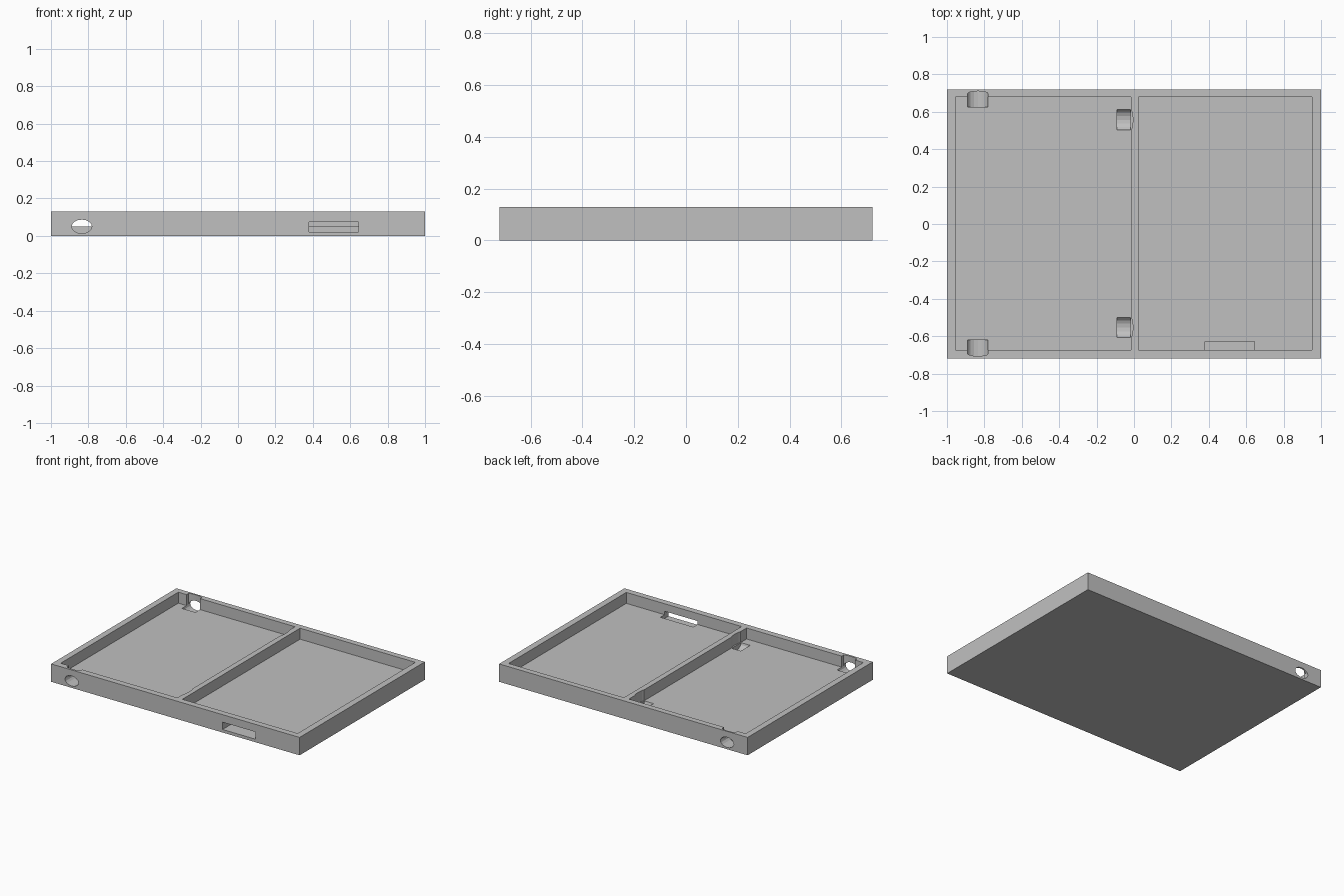
import bpy, bmesh
from math import sin, cos, pi
from mathutils import Matrix, Vector

cube = bpy.data.objects.get("Cube")
if cube:
    bpy.data.objects.remove(cube, do_unlink=True)

HEIGHT, FLOOR = 0.13, 0.05
HALF_W, HALF_H = 0.054, 0.037   # pocket half width, port half height
BODY, TIP = 0.073, 0.085        # pocket straight length, full length

grey = bpy.data.materials.new("plain grey")
grey.use_nodes = True
grey.diffuse_color = (0.53, 0.53, 0.53, 1)
grey.node_tree.nodes["Principled BSDF"].inputs["Base Color"].default_value = (0.53, 0.53, 0.53, 1)


def finish(name, bm):
    bmesh.ops.recalc_face_normals(bm, faces=bm.faces)
    mesh = bpy.data.meshes.new(name)
    bm.to_mesh(mesh)
    bm.free()
    mesh.materials.append(grey)
    obj = bpy.data.objects.new(name, mesh)
    bpy.context.collection.objects.link(obj)
    return obj


def box(name, x0, x1, y0, y1, z0, z1):
    bm = bmesh.new()
    bmesh.ops.create_cube(bm, size=1)
    for v in bm.verts:
        v.co = Vector((x0 + (v.co.x + .5) * (x1 - x0),
                       y0 + (v.co.y + .5) * (y1 - y0),
                       z0 + (v.co.z + .5) * (z1 - z0)))
    return finish(name, bm)


def prism(name, outline, offset, place):
    """Extrude a closed outline along offset, then move it into place."""
    bm = bmesh.new()
    face = bm.faces.new([bm.verts.new(p) for p in outline])
    result = bmesh.ops.extrude_face_region(bm, geom=[face])
    moved = [g for g in result["geom"] if isinstance(g, bmesh.types.BMVert)]
    bmesh.ops.translate(bm, verts=moved, vec=offset)
    bm.transform(place)
    return finish(name, bm)


def cut(target, cutter):
    cutter.hide_render = True
    mod = target.modifiers.new("cut", 'BOOLEAN')
    mod.operation = 'DIFFERENCE'
    mod.solver = 'EXACT'
    mod.object = cutter
    bpy.context.view_layer.objects.active = target
    bpy.ops.object.modifier_apply(modifier=mod.name)
    bpy.data.objects.remove(cutter, do_unlink=True)


def cut_pocket(target, x, y, angle, pierce):
    """Open pocket with a domed tip at x, y and a rounded trough below it."""
    place = Matrix.Translation((x, y, 0)) @ Matrix.Rotation(angle, 4, 'Z') @ Matrix.Translation((-TIP, 0, 0))
    dome = [(BODY + (TIP - BODY) * cos(t), HALF_W * sin(t), FLOOR)
            for t in [-pi / 2 + pi * i / 8 for i in range(9)]]
    plan = [(0, HALF_W, FLOOR), (0, -HALF_W, FLOOR)] + dome
    cut(target, prism("pocket_cutter", plan, (0, 0, 0.2), place))
    ellipse = [(0, HALF_W * cos(2 * pi * i / 16), FLOOR + HALF_H * sin(2 * pi * i / 16))
               for i in range(16)]
    length = 0.2 if pierce else BODY
    cut(target, prism("port_cutter", ellipse, (length, 0, 0), place))


# Tray with two compartments
tray = box("tray", -1, 1, -0.72, 0.72, 0, HEIGHT)
for x0, x1 in ((-0.955, -0.015), (0.025, 0.953)):
    cut(tray, box("compartment_cutter", x0, x1, -0.675, 0.678, FLOOR, 0.2))

# Long slot through the front wall
cut(tray, box("slot_cutter", 0.38, 0.645, -0.8, -0.627, 0.022, 0.075))

# Ports through the outer walls
for x, y, angle in ((-0.835, -0.706, -pi / 2), (-0.835, 0.71, pi / 2), (-0.99, 0.557, pi)):
    cut_pocket(tray, x, y, angle, True)

# Pockets on both sides of the divider
for y in (-0.553, 0.557):
    cut_pocket(tray, -0.006, y, 0, False)
    cut_pocket(tray, 0.016, y, pi, False)
